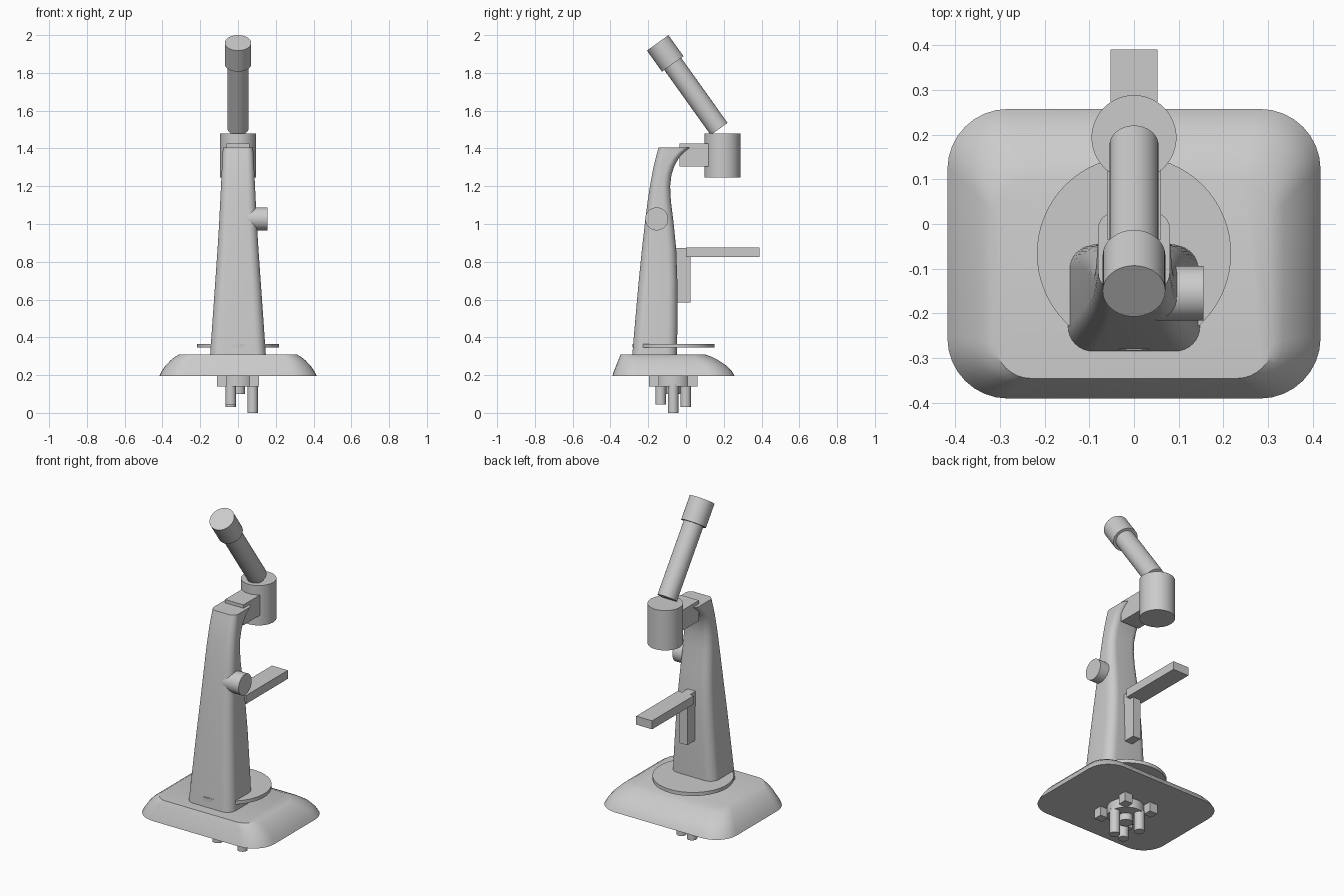
import bpy, bmesh, math
from mathutils import Vector

if "Cube" in bpy.data.objects:
    bpy.data.objects.remove(bpy.data.objects["Cube"])

grey = bpy.data.materials.new("light grey")
grey.diffuse_color = (0.6, 0.6, 0.6, 1)
grey.use_nodes = True
grey.node_tree.nodes["Principled BSDF"].inputs["Base Color"].default_value = grey.diffuse_color


def finish(name, bm):
    bmesh.ops.recalc_face_normals(bm, faces=bm.faces)
    me = bpy.data.meshes.new(name)
    bm.to_mesh(me)
    bm.free()
    me.materials.append(grey)
    ob = bpy.data.objects.new(name, me)
    bpy.context.collection.objects.link(ob)
    bpy.ops.object.select_all(action='DESELECT')
    ob.select_set(True)
    bpy.context.view_layer.objects.active = ob
    bpy.ops.object.shade_smooth_by_angle(angle=math.radians(32))
    return ob


def loft(name, sections, seg=8):
    """Skin rounded rectangles: (z, half width, y front, y back, radius)."""
    bm = bmesh.new()
    rings = []
    for z, hw, y0, y1, r in sections:
        ring = []
        corners = [(hw - r, y1 - r), (r - hw, y1 - r), (r - hw, y0 + r), (hw - r, y0 + r)]
        for k, (cx, cy) in enumerate(corners):
            for i in range(seg + 1):
                a = math.pi / 2 * (k + i / seg)
                ring.append(bm.verts.new((cx + r * math.cos(a), cy + r * math.sin(a), z)))
        rings.append(ring)
    for a, b in zip(rings, rings[1:]):
        for i in range(len(a)):
            j = (i + 1) % len(a)
            bm.faces.new((a[i], a[j], b[j], b[i]))
    bm.faces.new(rings[0])
    bm.faces.new(rings[-1])
    return finish(name, bm)


def box(name, lo, hi):
    bm = bmesh.new()
    bmesh.ops.create_cube(bm, size=1)
    for v in bm.verts:
        v.co = [l + (c + 0.5) * (h - l) for c, l, h in zip(v.co, lo, hi)]
    return finish(name, bm)


def cylinder(name, p, q, r, n=48):
    p, q = Vector(p), Vector(q)
    bm = bmesh.new()
    bmesh.ops.create_cone(bm, cap_ends=True, segments=n, radius1=r, radius2=r, depth=(q - p).length)
    rot = (q - p).to_track_quat('Z', 'Y')
    for v in bm.verts:
        v.co = rot @ v.co + (p + q) / 2
    return finish(name, bm)


# Base with curved flanks
loft("base", [(0.195, 0.417, -0.39, 0.257, 0.135), (0.22, 0.404, -0.382, 0.243, 0.128),
              (0.25, 0.384, -0.37, 0.215, 0.118), (0.28, 0.355, -0.358, 0.17, 0.10),
              (0.297, 0.333, -0.351, 0.135, 0.09), (0.31, 0.31, -0.345, 0.10, 0.08)])

# Tapering arm that curls backwards at the top
loft("arm", [(0.30, 0.148, -0.285, -0.048, 0.055), (0.50, 0.134, -0.268, -0.045, 0.053),
             (0.70, 0.120, -0.25, -0.046, 0.05), (0.87, 0.108, -0.233, -0.052, 0.048),
             (1.00, 0.100, -0.218, -0.065, 0.045), (1.12, 0.094, -0.203, -0.08, 0.043),
             (1.20, 0.090, -0.191, -0.084, 0.04), (1.26, 0.087, -0.18, -0.077, 0.038),
             (1.31, 0.085, -0.17, -0.06, 0.037), (1.35, 0.083, -0.16, -0.037, 0.036),
             (1.38, 0.081, -0.152, -0.008, 0.035), (1.405, 0.08, -0.145, 0.025, 0.035)])

# Head and its bracket
box("head_bracket", (-0.06, -0.035, 1.305), (0.06, 0.13, 1.425))
cylinder("head", (0, 0.193, 1.245), (0, 0.193, 1.48), 0.095)

# Tilted eyepiece
top, axis = Vector((0, -0.15, 1.959)), Vector((0, 0.581, -0.814))
cylinder("eyepiece_tube", top + axis * 0.1, top + axis * 0.56, 0.055)
cylinder("eyepiece_cap", top, top + axis * 0.137, 0.07)

# Focus knob, on the right only
cylinder("focus_knob", (0.05, -0.155, 1.027), (0.155, -0.155, 1.027), 0.061)

# Stage bar on its upright
box("stage_bar", (-0.052, 0.0, 0.825), (0.052, 0.39, 0.875))
box("stage_upright", (-0.026, -0.07, 0.585), (0.026, 0.025, 0.874))

# Disc above the base
cylinder("base_disc", (0, -0.066, 0.345), (0, -0.066, 0.366), 0.217, 64)

# Turret under the base, with corner lugs and three pegs
cy = -0.068
cylinder("turret", (0, cy, 0.14), (0, cy, 0.2), 0.1)
cylinder("turret_hub", (0, cy, 0.1), (0, cy, 0.15), 0.038)
for sx in (-1, 1):
    for sy in (-1, 1):
        x, y = sx * 0.086, cy + sy * 0.102
        box("turret_lug", (x - 0.026, y - 0.026, 0.14), (x + 0.026, y + 0.026, 0.2))
for i, z in enumerate((0.0, 0.03, 0.045)):
    a = math.tau * i / 3
    x, y = 0.077 * math.cos(a), cy + 0.077 * math.sin(a)
    cylinder("turret_peg", (x, y, z), (x, y, 0.15), 0.028, 32)
